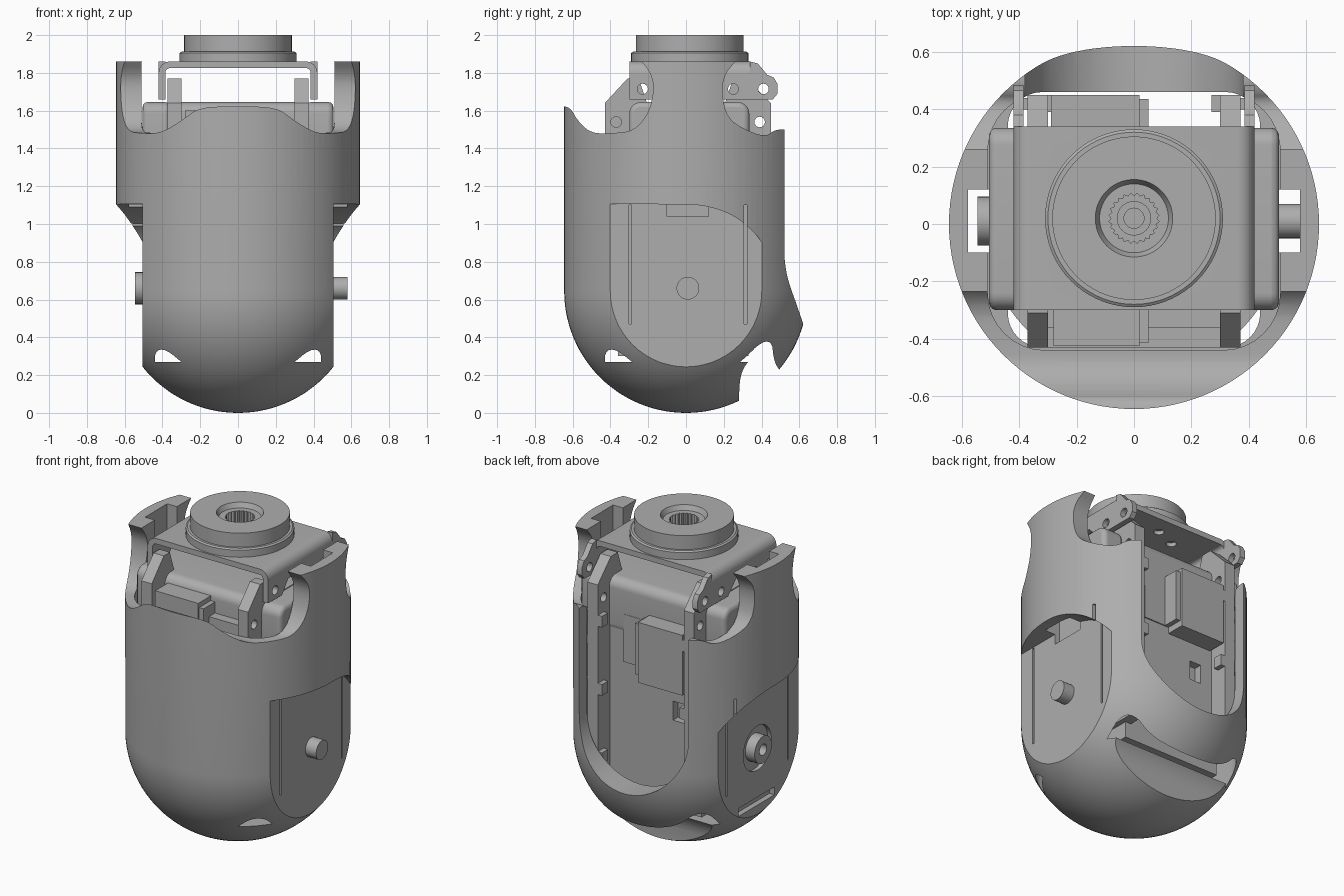
import bpy, bmesh, math
from mathutils import Vector

if "Cube" in bpy.data.objects:
    bpy.data.objects.remove(bpy.data.objects["Cube"])

grey = bpy.data.materials.new("plain grey")
grey.use_nodes = True
colour = (0.42, 0.42, 0.42, 1)
grey.diffuse_color = colour
grey.node_tree.nodes["Principled BSDF"].inputs["Base Color"].default_value = colour


def finish(name, bm):
    bmesh.ops.recalc_face_normals(bm, faces=bm.faces)
    mesh = bpy.data.meshes.new(name)
    bm.to_mesh(mesh)
    bm.free()
    mesh.materials.append(grey)
    obj = bpy.data.objects.new(name, mesh)
    bpy.context.collection.objects.link(obj)
    return obj


def prism(name, points, axis, low, high):
    """Extrude a flat outline along an axis; outline is in the other two axes, in order."""
    bm = bmesh.new()
    place = {"x": lambda a, b: (low, a, b), "y": lambda a, b: (a, low, b),
             "z": lambda a, b: (a, b, low)}[axis]
    face = bm.faces.new([bm.verts.new(place(a, b)) for a, b in points])
    result = bmesh.ops.extrude_face_region(bm, geom=[face])
    offset = Vector([(high - low) * (axis == letter) for letter in "xyz"])
    moved = [v for v in result["geom"] if isinstance(v, bmesh.types.BMVert)]
    bmesh.ops.translate(bm, verts=moved, vec=offset)
    return finish(name, bm)


def arc(cx, cy, radius, start, end, steps):
    angles = [math.radians(start + (end - start) * i / steps) for i in range(steps + 1)]
    return [(cx + radius * math.cos(t), cy + radius * math.sin(t)) for t in angles]


def rounded(left, right, low, high, r):
    points = []
    for cx, cy, start in ((right - r, high - r, 0), (left + r, high - r, 90),
                          (left + r, low + r, 180), (right - r, low + r, 270)):
        points += arc(cx, cy, r, start, start + 90, 8)
    return points


def box(name, xs, ys, zs):
    outline = [(xs[0], ys[0]), (xs[1], ys[0]), (xs[1], ys[1]), (xs[0], ys[1])]
    return prism(name, outline, "z", *zs)


def rod(name, axis, a, b, radius, low, high, sides=32):
    return prism(name, arc(a, b, radius, 0, 360, sides)[:-1], axis, low, high)


def smooth_path(points):
    for _ in range(3):
        path = [points[0]]
        for (a, b), (c, d) in zip(points, points[1:]):
            path += [(a * .75 + c * .25, b * .75 + d * .25), (a * .25 + c * .75, b * .25 + d * .75)]
        points = path + [points[-1]]
    return points


def lathe(name, profile, centre_y, sides):
    bm = bmesh.new()
    verts = [bm.verts.new((r, centre_y, z)) for r, z in profile]
    edges = [bm.edges.new(pair) for pair in zip(verts, verts[1:])]
    bmesh.ops.spin(bm, geom=verts + edges, cent=(0, centre_y, 0), axis=(0, 0, 1),
                   angle=math.tau, steps=sides)
    bmesh.ops.remove_doubles(bm, verts=bm.verts, dist=0.0001)
    return finish(name, bm)


def activate(obj):
    bpy.ops.object.select_all(action="DESELECT")
    obj.select_set(True)
    bpy.context.view_layer.objects.active = obj


def cut(target, cutter):
    activate(target)
    mod = target.modifiers.new("cut", "BOOLEAN")
    mod.operation, mod.solver, mod.object = "DIFFERENCE", "EXACT", cutter
    bpy.ops.object.modifier_apply(modifier=mod.name)
    bpy.data.objects.remove(cutter)


# Outer shell: a cylinder with a hemispherical bottom
R = 0.645
shell = lathe("shell", arc(0, R, R, -90, 0, 28) + [(R, 1.86), (0, 1.86)], 0, 112)

# Top edge: front lip and rear lip sweeping up into the side ears
front_lip = smooth_path([(-.7, 1.61), (-.62, 1.63), (-.57, 1.54), (-.5, 1.48), (-.4, 1.48), (-.28, 1.49),
                         (-.2, 1.58), (-.17, 1.7), (-.18, 1.79), (-.25, 1.88)])
rear_lip = smooth_path([(.28, 1.88), (.2, 1.79), (.19, 1.68), (.22, 1.56), (.31, 1.5), (.42, 1.46),
                        (.47, 1.5), (.54, 1.5), (.7, 1.5)])
cut(shell, prism("front_cutter", front_lip + [(-.25, 2.1), (-.7, 2.1)], "x", -1, 1))
cut(shell, prism("rear_cutter", rear_lip + [(.7, 2.1), (.28, 2.1)], "x", -1, 1))

# Inner cavity, wider at the top
cut(shell, prism("cavity", rounded(-.44, .44, -.43, .46, .12), "z", .27, 2.1))
cut(shell, prism("upper_cavity", rounded(-.51, .51, -.44, .455, .2), "z", 1.2, 2.2))

# U-shaped opening in the back, and the slot under it
cut(shell, prism("back_opening", [(.38, 2.1), (-.38, 2.1)] + arc(0, .85, .38, 180, 360, 32), "y", .3, .8))
slot = smooth_path([(.28, -.05), (.28, .1), (.29, .22), (.36, .31), (.455, .37), (.465, .28), (.49, .23), (.6, .1)])
cut(shell, prism("lower_slot", slot, "x", -.6, .6))

# Flat sides below an overhang, ear channels and thin grooves
overhang = smooth_path([(-.7, 1.105), (-.05, 1.105), (.1, 1.1), (.25, 1.05), (.36, .96), (.41, .89), (.7, .6)])
for side in (-1, 1):
    def span(a, b):
        return sorted((side * a, side * b))
    cut(shell, prism("side_cutter", overhang + [(.7, -.1), (-.7, -.1)], "x", *span(.505, .8)))
    cut(shell, box("ear_channel", span(.47, .578), (-.1, .12), (1.04, 2.1)))
    for y in (-.295, .315):
        cut(shell, box("groove", span(.485, .6), (y - .007, y + .007), (.47, 1.1)))
cut(shell, rod("boss_recess", "x", .01, .66, .14, -.6, -.48))
cut(shell, box("lower_left_slit", (-.6, -.47), (-.16, .2), (.3, .35)))

# Side pivots
left_pivot = rod("left_pivot", "x", .01, .66, .06, .45, .58)
right_boss = rod("right_boss", "x", .01, .66, .085, -.545, -.45)
cut(right_boss, rod("boss_hole", "x", .01, .66, .035, -.6, -.5))

# Top turntable with toothed socket
turntable = lathe("turntable", [(0, 1.85), (.31, 1.85), (.31, 1.905), (.3, 1.912), (.285, 1.912), (.285, 2),
                                (.135, 2), (.12, 1.97), (0, 1.97)], .02, 72)
teeth = [(math.cos(i * math.pi / 24) * r, .02 + math.sin(i * math.pi / 24) * r)
         for i in range(48) for r in [.088 if i % 2 else .078]]
cut(turntable, prism("socket", teeth, "z", 1.89, 2.1))
socket_pin = lathe("socket_pin", [(.035, 1.88), (.035, 1.9), (.06, 1.9), (.06, 1.88)], .02, 32)

# Folded bracket carrying the turntable
fold = arc(.36, 1.8, .06, 0, 90, 8) + arc(-.36, 1.8, .06, 90, 180, 8)
inner = arc(-.36, 1.8, .025, 180, 90, 8) + arc(.36, 1.8, .025, 90, 0, 8)
bracket = prism("bracket_top", fold + inner, "y", -.3, .34)
for i in range(8):
    angle = math.tau * i / 8
    cut(bracket, rod("plate_hole", "z", .2 * math.cos(angle), .02 + .2 * math.sin(angle), .03, 1.7, 1.9, 16))
flange = [(-.3, 1.8), (.34, 1.8), (.34, 1.86), (.38, 1.85), (.43, 1.79), (.465, 1.775), (.485, 1.74),
          (.485, 1.69), (.46, 1.66), (.18, 1.66), (.1, 1.74), (-.1, 1.74), (-.16, 1.66), (-.3, 1.66)]
rail = [(-.43, .4), (.45, .4), (.45, 1.64), (.32, 1.77), (.25, 1.77), (.2, 1.62),
        (-.2, 1.62), (-.25, 1.77), (-.31, 1.77), (-.43, 1.64)]
for side, word in ((1, "left"), (-1, "right")):
    def span(a, b):
        return sorted((side * a, side * b))
    plate = prism(word + "_bracket_flange", flange, "x", *span(.385, .42))
    for y, z in ((-.23, 1.715), (.25, 1.715), (.41, 1.715)):
        cut(plate, rod("screw_hole", "x", y, z, .028, *span(.3, .5), 16))
    # Motor frame rails with tabs, and rounded motor ends
    frame = prism(word + "_frame_rail", rail, "x", *span(.3, .372))
    for y in (-.37, .39):
        cut(frame, rod("screw_hole", "x", y, 1.54, .028, *span(.2, .5), 16))
    for z in (.52, .95, 1.38):
        box(word + "_rail_tab", span(.27, .31), (.39, .45), (z, z + .07))
        box(word + "_outer_tab", span(.36, .42), (.4, .44), (z, z + .07))
    cap = prism(word + "_motor_end", rounded(-.3, .335, 1.36, 1.645, .06), "x", *span(.36, .505))
    bevel = cap.modifiers.new("soft edges", "BEVEL")
    bevel.width, bevel.segments, bevel.limit_method = .025, 3, "ANGLE"

# Motor body and raised housings
core = box("motor_core", (-.34, .34), (-.36, .33), (.3, 1.5))
cut(core, box("connector_hole", (-.22, -.14), (.28, .4), (.86, .98)))
motor = prism("upper_motor", rounded(-.3, .335, 1.3, 1.645, .06), "x", -.37, .37)
box("rear_housing", (-.29, .02), (.3, .45), (1.1, 1.48))
box("rear_housing_step", (.01, .05), (.3, .435), (1.14, 1.46))
box("rear_cover_plate", (.05, .2), (.3, .337), (1.14, 1.44))
box("front_housing", (-.28, .02), (-.425, -.25), (1.1, 1.6))
box("front_housing_step", (.01, .05), (-.415, -.25), (1.14, 1.57))

for obj in bpy.context.collection.objects:
    if obj.type == "MESH":
        activate(obj)
        bpy.ops.object.shade_smooth_by_angle(angle=math.radians(32))
